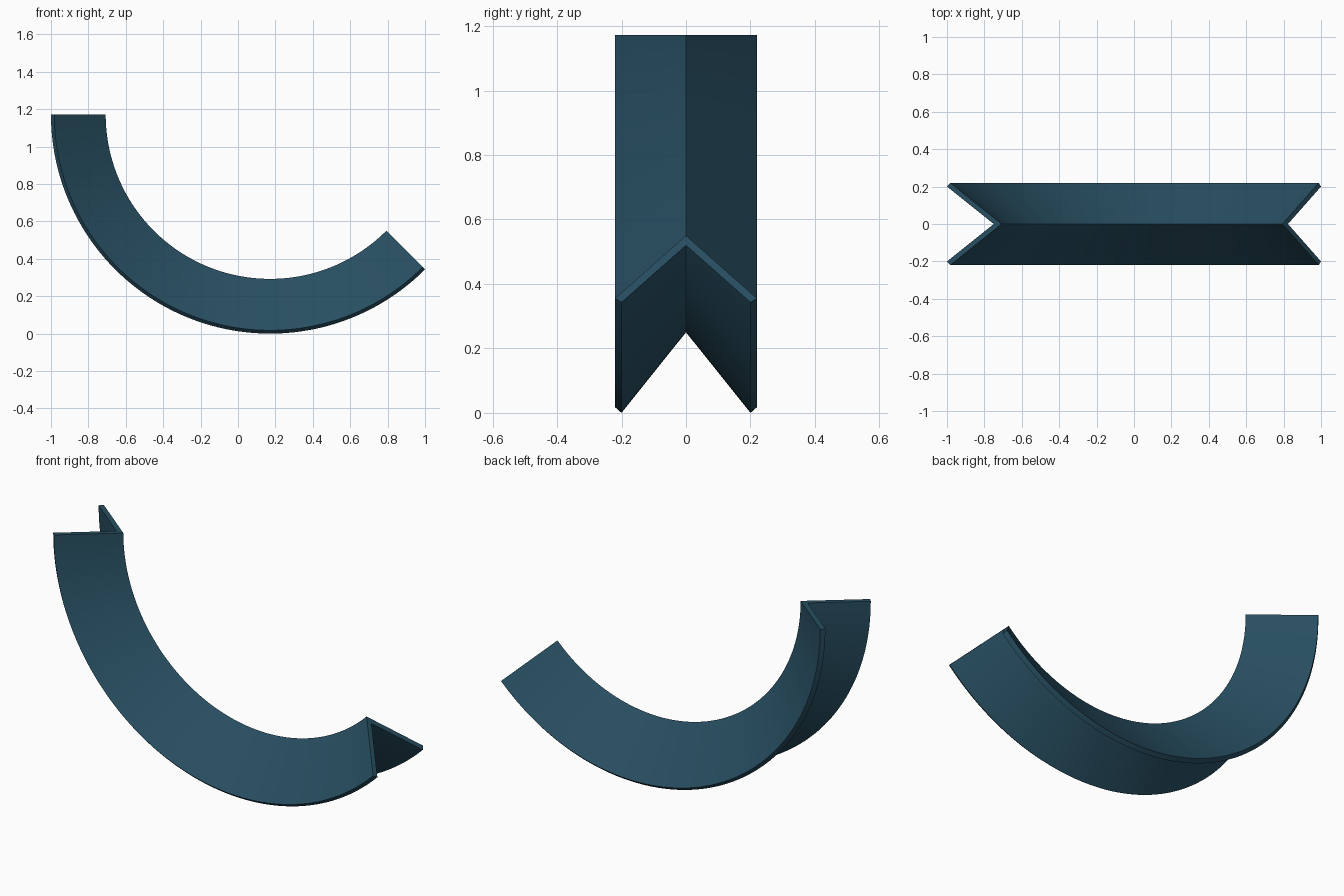
import bpy, bmesh, math
from mathutils import Vector

if "Cube" in bpy.data.objects:
    bpy.data.objects.remove(bpy.data.objects["Cube"])

# Outer radius and arc centre: a 135 degree sweep spanning x = -1..1
R = 2 / (1 + math.sqrt(0.5))
CENTRE = Vector((R - 1, 0, R))
SWEEP = math.radians(135)
STEPS = 96

# V-shaped angle profile as (y, radius)
half = [(0.22, 1.154), (0.20, R)]
profile = [(0, 0.879)] + half + [(0, 0.9216)] + [(-y, r) for y, r in reversed(half)]

# Sweep the profile from the left end, under the centre, to the right end
bm = bmesh.new()
rings = []
for i in range(STEPS + 1):
    a = math.pi + SWEEP * i / STEPS
    rings.append([bm.verts.new(CENTRE + Vector((r * math.cos(a), y, r * math.sin(a))))
                  for y, r in profile])
n = len(profile)
for a, b in zip(rings, rings[1:]):
    for j in range(n):
        k = (j + 1) % n
        bm.faces.new((a[j], a[k], b[k], b[j]))

# End caps, one quad per leg of the angle
for ring in (rings[0], rings[-1]):
    bm.faces.new([ring[j] for j in (0, 1, 2, 3)])
    bm.faces.new([ring[j] for j in (0, 3, 4, 5)])
bmesh.ops.recalc_face_normals(bm, faces=bm.faces)

mesh = bpy.data.meshes.new("curved_angle_bar")
bm.to_mesh(mesh)
bm.free()
bar = bpy.data.objects.new("curved_angle_bar", mesh)
bpy.context.collection.objects.link(bar)

# Dark blue paint
paint = bpy.data.materials.new("dark_blue")
paint.diffuse_color = (0.021, 0.078, 0.122, 1)
paint.use_nodes = True
paint.node_tree.nodes["Principled BSDF"].inputs["Base Color"].default_value = paint.diffuse_color
mesh.materials.append(paint)

# Smooth along the curve, crisp at the profile edges
bpy.context.view_layer.objects.active = bar
bar.select_set(True)
bpy.ops.object.shade_smooth_by_angle(angle=math.radians(30))
